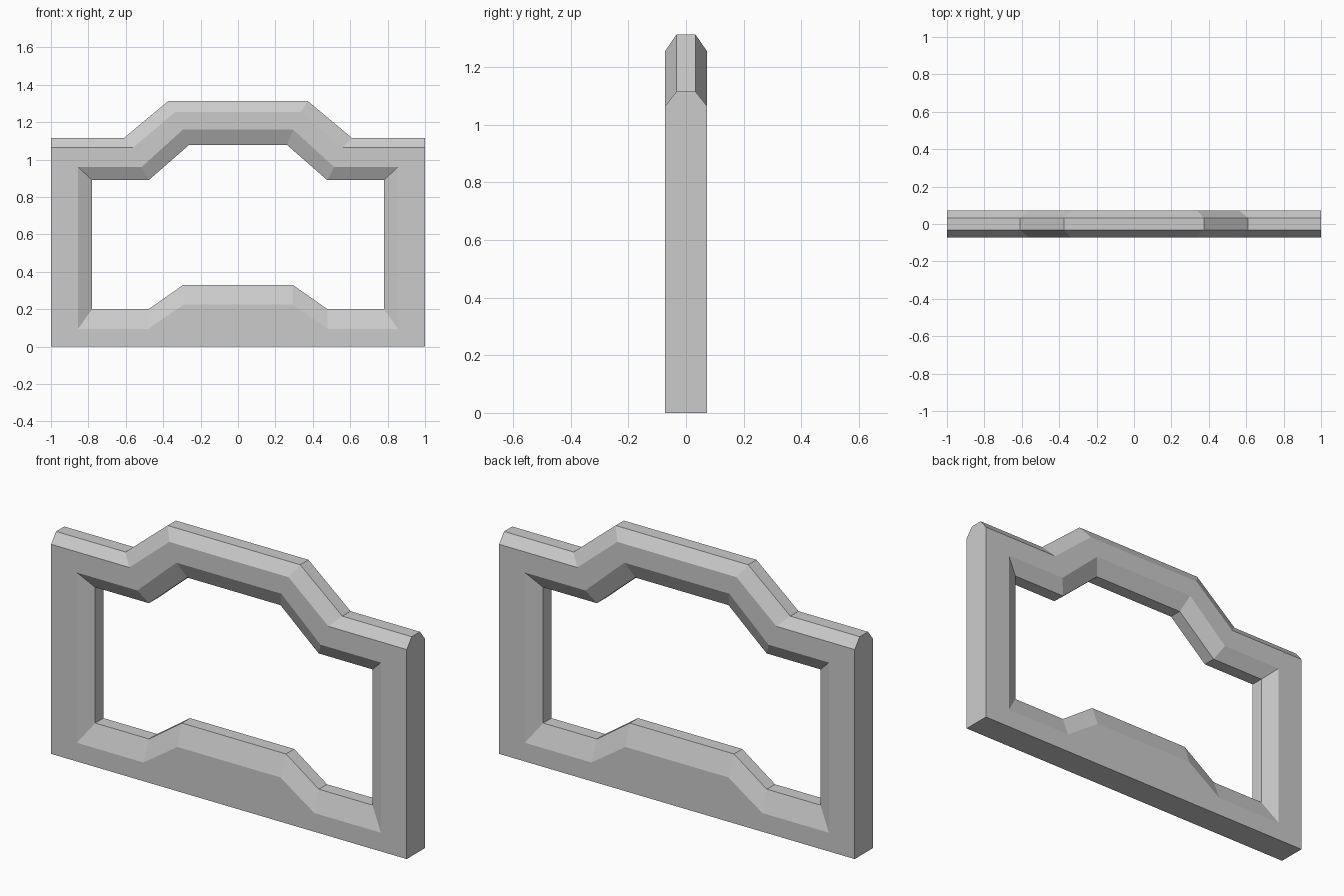
import bpy, bmesh

if "Cube" in bpy.data.objects:
    bpy.data.objects.remove(bpy.data.objects["Cube"])

# Half profiles (x, z), from bottom centre round to top centre, matching point for point
outer_face = [(0.29, 0), (0.48, 0), (1, 0), (1, 1.065), (0.56, 1.065), (0.335, 1.255)]
outer_rim = [(0.29, 0), (0.48, 0), (1, 0), (1, 1.115), (0.61, 1.115), (0.373, 1.313)]
inner_face = [(0.29, 0.225), (0.48, 0.095), (0.855, 0.095), (0.855, 0.96), (0.515, 0.96), (0.295, 1.16)]
inner_rim = [(0.293, 0.33), (0.478, 0.2), (0.78, 0.2), (0.78, 0.89), (0.477, 0.89), (0.262, 1.078)]
FACE_Y, RIM_Y = 0.073, 0.033

bm = bmesh.new()


def ring(half, y):
    """Closed loop of vertices from a half profile mirrored across x = 0."""
    pts = half + [(-x, z) for x, z in reversed(half)]
    return [bm.verts.new((x, y, z)) for x, z in pts]


# Loops running round the frame's cross-section
rings = [ring(p, y) for p, y in (
    (outer_face, -FACE_Y), (outer_rim, -RIM_Y), (outer_rim, RIM_Y), (outer_face, FACE_Y),
    (inner_face, FACE_Y), (inner_rim, RIM_Y), (inner_rim, -RIM_Y), (inner_face, -FACE_Y))]

# Skin between neighbouring loops
for i, a in enumerate(rings):
    b = rings[(i + 1) % len(rings)]
    for j in range(len(a)):
        k = (j + 1) % len(a)
        bm.faces.new((a[j], a[k], b[k], b[j]))
bmesh.ops.recalc_face_normals(bm, faces=bm.faces)

mesh = bpy.data.meshes.new("stepped_frame")
bm.to_mesh(mesh)
bm.free()
bpy.context.collection.objects.link(bpy.data.objects.new("stepped_frame", mesh))
